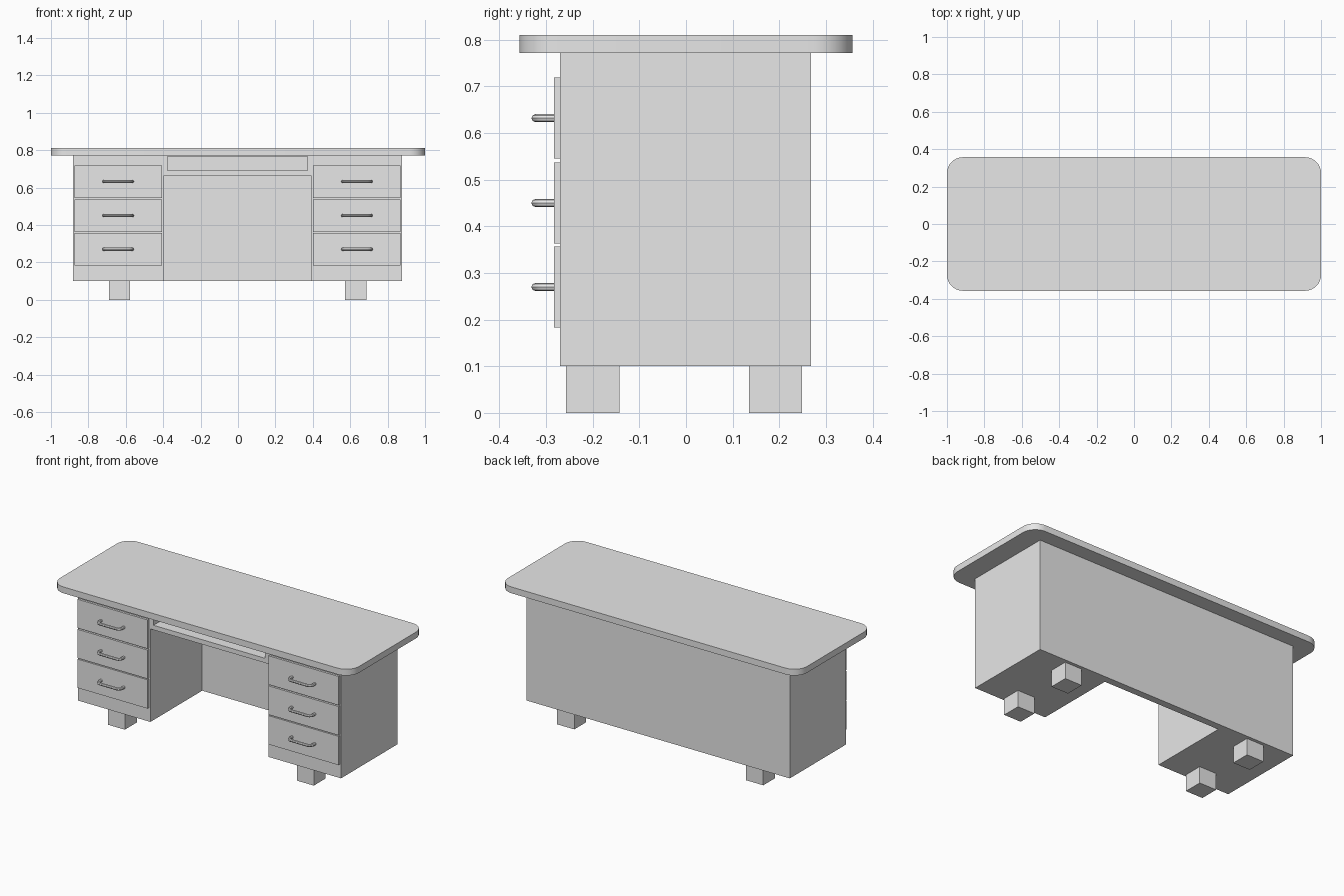
import bpy, math
from mathutils import Vector

old = bpy.data.objects.get("Cube")
if old:
    bpy.data.objects.remove(old, do_unlink=True)

GREY = (0.8, 0.8, 0.8, 1.0)
grey = bpy.data.materials.new("light grey")
grey.use_nodes = True
grey.diffuse_color = GREY
grey.node_tree.nodes["Principled BSDF"].inputs["Base Color"].default_value = GREY


def add_mesh(name, verts, faces):
    mesh = bpy.data.meshes.new(name)
    mesh.from_pydata(verts, [], faces)
    mesh.materials.append(grey)
    obj = bpy.data.objects.new(name, mesh)
    bpy.context.collection.objects.link(obj)
    return obj


def box(name, x, y, z):
    """Box from (low, high) pairs on each axis."""
    verts = [(a, b, c) for c in z for a, b in
             ((x[0], y[0]), (x[1], y[0]), (x[1], y[1]), (x[0], y[1]))]
    sides = [(i, (i + 1) % 4, (i + 1) % 4 + 4, i + 4) for i in range(4)]
    return add_mesh(name, verts, [(3, 2, 1, 0), (4, 5, 6, 7)] + sides)


def cut(target, cutter):
    mod = target.modifiers.new(cutter.name, 'BOOLEAN')
    mod.operation = 'DIFFERENCE'
    mod.solver = 'EXACT'
    mod.object = cutter
    cutter.hide_render = True
    cutter.display_type = 'WIRE'
    cutter.hide_set(True)


def smooth(obj):
    bpy.ops.object.select_all(action='DESELECT')
    obj.select_set(True)
    bpy.context.view_layer.objects.active = obj
    bpy.ops.object.shade_smooth_by_angle(angle=math.radians(40))


# Rounded desk top
HALF_X, HALF_Y, RADIUS, STEPS = 1.0, 0.357, 0.085, 8
outline = []
for corner, (sx, sy) in enumerate(((1, 1), (-1, 1), (-1, -1), (1, -1))):
    for s in range(STEPS + 1):
        a = math.radians(90) * (corner + s / STEPS)
        outline.append((sx * (HALF_X - RADIUS) + RADIUS * math.cos(a),
                        sy * (HALF_Y - RADIUS) + RADIUS * math.sin(a)))
n = len(outline)
desk_top = add_mesh(
    "desk_top",
    [(x, y, z) for z in (0.772, 0.81) for x, y in outline],
    [tuple(reversed(range(n))), tuple(range(n, 2 * n))]
    + [(i, (i + 1) % n, (i + 1) % n + n, i + n) for i in range(n)])
smooth(desk_top)

# Body with knee space and open tray slot
body = box("desk_body", (-0.882, 0.878), (-0.27, 0.268), (0.1, 0.772))
cut(body, box("knee_space_cutter", (-0.397, 0.392), (-0.5, 0.225), (0.0, 0.662)))
cut(body, box("tray_slot_cutter", (-0.376, 0.371), (-0.5, 0.2), (0.69, 0.765)))


def handle(name, x, z):
    """Round bar bent into a shallow U, ends set in the drawer front."""
    half, back, front, bend = 0.076, -0.28, -0.323, 0.02
    right = [(half, back), (half, front + bend)]
    right += [(half - bend + bend * math.cos(t), front + bend - bend * math.sin(t))
              for t in (math.radians(d) for d in (30, 60, 90))]
    path = [(-px, py) for px, py in right] + list(reversed(right))
    curve = bpy.data.curves.new(name, 'CURVE')
    curve.dimensions = '3D'
    curve.bevel_depth = 0.0085
    curve.bevel_resolution = 2
    curve.use_fill_caps = True
    spline = curve.splines.new('POLY')
    spline.points.add(len(path) - 1)
    for point, (px, py) in zip(spline.points, path):
        point.co = (x + px, py, z, 1)
    curve.materials.append(grey)
    obj = bpy.data.objects.new(name, curve)
    bpy.context.collection.objects.link(obj)
    bpy.ops.object.select_all(action='DESELECT')
    obj.select_set(True)
    bpy.context.view_layer.objects.active = obj
    bpy.ops.object.convert(target='MESH')
    smooth(bpy.context.view_layer.objects.active)


# Drawers, handles and feet on each pedestal
for side, mid in (("right", -0.641), ("left", 0.636)):
    for level, z in (("lower", 0.27), ("middle", 0.45), ("upper", 0.632)):
        box(f"{side}_{level}_drawer", (mid - 0.234, mid + 0.234),
            (-0.283, -0.268), (z - 0.087, z + 0.087))
        handle(f"{side}_{level}_handle", mid, z)
    foot_x = mid + (0.007 if side == "right" else -0.006)
    for end, y in (("front", -0.2), ("back", 0.192)):
        box(f"{side}_{end}_foot", (foot_x - 0.057, foot_x + 0.057),
            (y - 0.057, y + 0.057), (0.0, 0.1))
